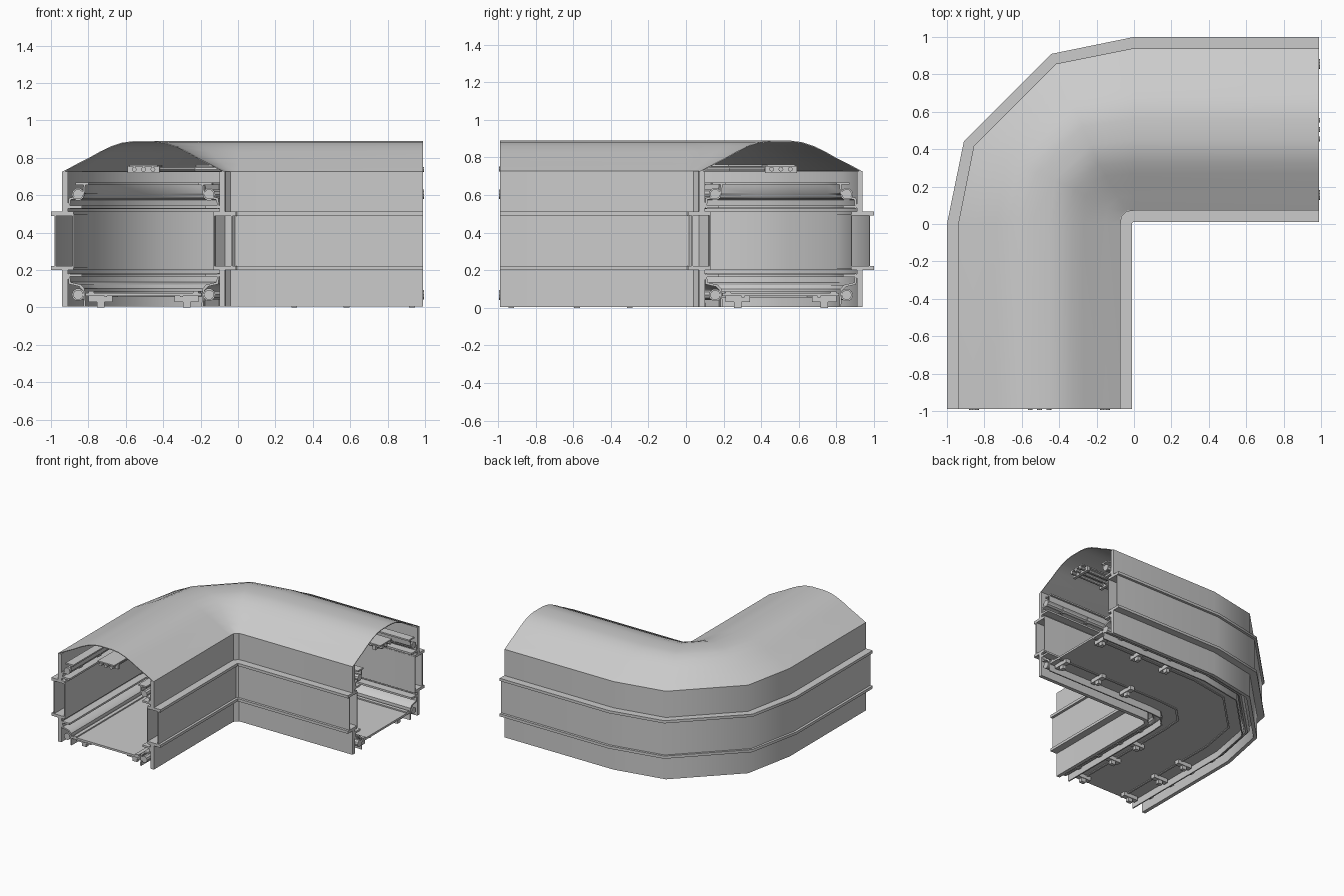
import bpy, bmesh, math
from mathutils import Vector

if "Cube" in bpy.data.objects:
    bpy.data.objects.remove(bpy.data.objects["Cube"])

END = 0.99       # leg length
SUM = 1.01       # mirror: inner r = SUM - outer r


def stations(r, end=END):
    """Plan positions at distance r from the elbow pivot: leg, faceted bend, leg."""
    c = min(1, r / 0.35)
    a, b = 0.885 * r + 0.025 * c, 0.377 * r + 0.063 * c
    return [(-r, -end), (-r, 0), (-a, b), (-b, a), (0, r), (end, r)]


def finish(bm, name, angle=35):
    bmesh.ops.recalc_face_normals(bm, faces=bm.faces)
    me = bpy.data.meshes.new(name)
    bm.to_mesh(me)
    bm.free()
    ob = bpy.data.objects.new(name, me)
    bpy.context.collection.objects.link(ob)
    bpy.ops.object.select_all(action='DESELECT')
    ob.select_set(True)
    bpy.context.view_layer.objects.active = ob
    bpy.ops.object.shade_smooth_by_angle(angle=math.radians(angle))
    return ob


def sweep(name, profiles, closed=True, end=END):
    """Sweep (r, z) sections round the elbow."""
    bm = bmesh.new()
    for prof in profiles:
        cols = [[bm.verts.new((x, y, z)) for x, y in stations(r, end)] for r, z in prof]
        n = len(cols)
        for i in range(n if closed else n - 1):
            p, q = cols[i], cols[(i + 1) % n]
            for k in range(5):
                bm.faces.new((p[k], p[k + 1], q[k + 1], q[k]))
        if closed:
            bm.faces.new([c[0] for c in cols])
            bm.faces.new([c[-1] for c in cols])
    return finish(bm, name)


def mirror(prof):
    return [(SUM - r, z) for r, z in prof]


def pair(prof):
    return [prof, mirror(prof)]


def rect(r0, r1, z0, z1):
    return [(r0, z0), (r1, z0), (r1, z1), (r0, z1)]


def circle(r, z, rad, n=10):
    return [(r + rad * math.cos(2 * math.pi * i / n), z + rad * math.sin(2 * math.pi * i / n))
            for i in range(n)]


def place(leg, r, t, z):
    return Vector((-r, -t, z)) if leg == 0 else Vector((t, r, z))


def blocks(name, items):
    """Boxes on both legs, each (r0, r1, t0, t1, z0, z1)."""
    bm = bmesh.new()
    for r0, r1, t0, t1, z0, z1 in items:
        for leg in (0, 1):
            v = bmesh.ops.create_cube(bm, size=1)['verts']
            mid = place(leg, (r0 + r1) / 2, (t0 + t1) / 2, (z0 + z1) / 2)
            w, d = r1 - r0, t1 - t0
            size = (w, d, z1 - z0) if leg == 0 else (d, w, z1 - z0)
            for p in v:
                p.co = Vector([a * s for a, s in zip(p.co, size)]) + mid
    return finish(bm, name)


# Vaulted roof
half = [(0.94, 0.725), (0.86, 0.768), (0.80, 0.798), (0.74, 0.832),
        (0.68, 0.861), (0.62, 0.881), (0.56, 0.889)]
roof = half + mirror(half)[::-1]
sweep("roof", [roof + [(r, z - 0.006) for r, z in reversed(roof)]])

# Side walls above and below the bulging band
sweep("upper_walls", pair(rect(0.91, 0.94, 0.51, 0.727)))
sweep("lower_walls", pair(rect(0.91, 0.94, 0.005, 0.205)))

# Band panels, with the corridor lining inside
sweep("band_panels", pair(rect(0.973, 0.98, 0.205, 0.505)))
sweep("inner_linings", pair(rect(0.878, 0.884, 0.21, 0.50)))
sweep("band_rails", pair(rect(0.88, 1.0, 0.2, 0.222)) + pair(rect(0.88, 1.0, 0.49, 0.512)))

# Bent brackets carrying the pipes, low and high
low = [(0.91, 0.175), (0.905, 0.125), (0.85, 0.112), (0.83, 0.09), (0.825, 0.005)]
low = low + [(r - 0.01, z + 0.01 if z > 0.05 else z) for r, z in reversed(low)]
high = [(r, 0.71 - z if z > 0.01 else 0.665) for r, z in low]
sweep("lower_brackets", pair(low))
sweep("upper_brackets", pair(high))
sweep("bracket_lips", pair(rect(0.835, 0.91, 0.165, 0.18)) + pair(rect(0.835, 0.91, 0.53, 0.545))
      + pair(rect(0.80, 0.87, 0.655, 0.667)))

# Service pipes and their clamps
pipes = [(0.855, 0.068), (0.855, 0.605)]
sweep("pipes", [p for r, z in pipes for p in pair(circle(r, z, 0.027))], end=0.995)
bm = bmesh.new()
for r, z in pipes:
    for rr in (r, SUM - r):
        for leg in (0, 1):
            for t in (0.12, 0.36, 0.6, 0.84):
                rings = []
                for dt in (-0.012, 0.012):
                    rings.append([bm.verts.new(place(leg, a, t + dt, b))
                                  for a, b in circle(rr, z, 0.034)])
                for i in range(10):
                    j = (i + 1) % 10
                    bm.faces.new((rings[0][i], rings[0][j], rings[1][j], rings[1][i]))
                for ring in rings:
                    bm.faces.new(ring)
finish(bm, "pipe_clamps")

# Floor deck with edge trims
sweep("floor", [rect(0.195, 0.815, 0.062, 0.078)])
sweep("floor_trims", pair(rect(0.77, 0.80, 0.078, 0.088)) + pair(rect(0.70, 0.715, 0.056, 0.062)))

# Feet under the deck
feet = []
for t in (0.30, 0.58, 0.93):
    for r0, r1 in ((0.67, 0.80), (0.21, 0.34)):
        feet.append((r0, r1, t - 0.02, t + 0.02, 0.03, 0.062))
        mid = (r0 + r1) / 2
        feet.append((mid - 0.02, mid + 0.02, t - 0.015, t + 0.015, 0.0, 0.03))
blocks("feet", feet)

# Ceiling cable tray with conduits and hangers
sweep("ceiling_tray", [rect(0.43, 0.58, 0.752, 0.762)])
sweep("ceiling_conduits", [circle(r, 0.738, 0.013, 8) for r in (0.455, 0.505, 0.555)], end=0.995)
blocks("tray_hangers", [(0.42, 0.59, t - 0.012, t + 0.012, 0.718, 0.755)
                        for t in (0.12, 0.4, 0.68, 0.94)])
